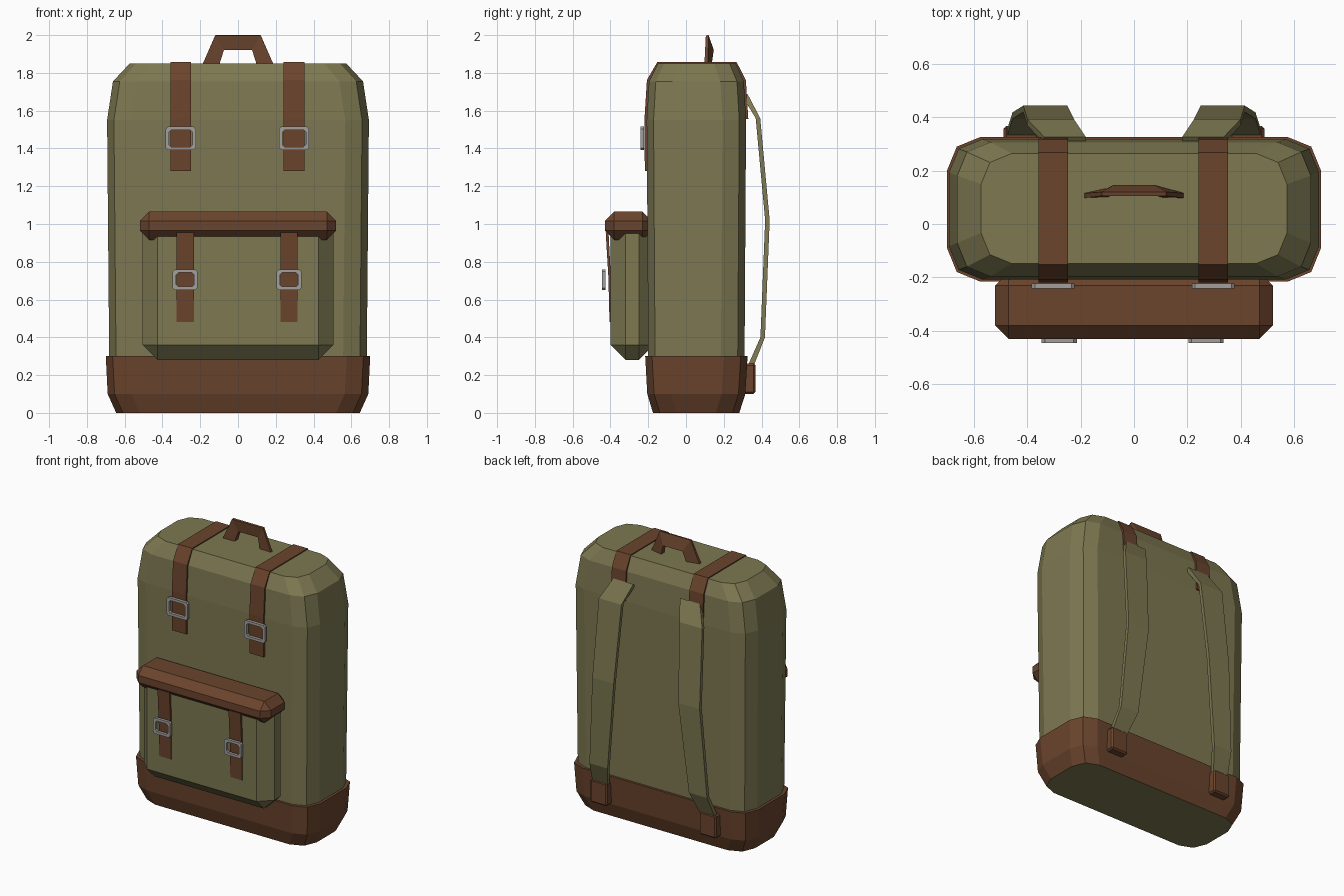
import bpy, bmesh
from mathutils import Vector

if "Cube" in bpy.data.objects:
    bpy.data.objects.remove(bpy.data.objects["Cube"])


def material(name, rgb):
    m = bpy.data.materials.new(name)
    m.diffuse_color = (*rgb, 1)
    m.use_nodes = True
    m.node_tree.nodes["Principled BSDF"].inputs["Base Color"].default_value = m.diffuse_color
    return m


OLIVE = material("olive canvas", (0.205, 0.188, 0.083))
LEATHER = material("brown leather", (0.145, 0.058, 0.026))
METAL = material("grey metal", (0.36, 0.35, 0.34))


def finish(bm, name, mat):
    bmesh.ops.recalc_face_normals(bm, faces=bm.faces)
    me = bpy.data.meshes.new(name)
    bm.to_mesh(me)
    bm.free()
    me.materials.append(mat)
    ob = bpy.data.objects.new(name, me)
    bpy.context.collection.objects.link(ob)
    return ob


def loft(name, rings, mat, caps=(True, True), closed=False):
    """Skin a list of equal-length point rings."""
    bm = bmesh.new()
    vs = [[bm.verts.new(p) for p in r] for r in rings]
    n = len(vs[0])
    pairs = list(zip(vs, vs[1:])) + ([(vs[-1], vs[0])] if closed else [])
    for a, b in pairs:
        for i in range(n):
            j = (i + 1) % n
            bm.faces.new((a[i], a[j], b[j], b[i]))
    if not closed:
        if caps[0]:
            bm.faces.new(vs[0])
        if caps[1]:
            bm.faces.new(vs[-1])
    return finish(bm, name, mat)


def rounded_ring(z, hx, y0, y1, c=0.125):
    """Rectangle with two-segment chamfered corners."""
    cy, hy, m = (y0 + y1) / 2, (y1 - y0) / 2, c * 0.29
    q = [(hx, hy - c), (hx - m, hy - m), (hx - c, hy)]
    pts = q + [(-x, y) for x, y in q[::-1]]
    pts += [(-x, -y) for x, y in q] + [(x, -y) for x, y in q[::-1]]
    return [(x, y + cy, z) for x, y in pts]


def box(name, lo, hi, mat, bevel=0):
    bm = bmesh.new()
    bmesh.ops.create_cube(bm, size=1)
    for v in bm.verts:
        v.co = Vector([(a + b) / 2 + c * (b - a) for a, b, c in zip(lo, hi, v.co)])
    if bevel:
        bmesh.ops.bevel(bm, geom=bm.edges[:], offset=bevel, segments=1,
                        profile=0.5, affect='EDGES')
    return finish(bm, name, mat)


def ribbon(name, outer, inner, x0, x1, mat):
    """Strap of constant width; outer and inner are (y, z) paths."""
    rings = [[(x0, *o), (x1, *o), (x1, *i), (x0, *i)] for o, i in zip(outer, inner)]
    return loft(name, rings, mat)


def buckle(name, x, y, z, w, h, t=0.018, d=0.02):
    """Rectangular frame with a chamfered outer corner."""
    c = 0.012

    def outline(hw, hh, yy):
        q = [(hw, hh - c), (hw - c, hh)]
        p = q + [(-a, b) for a, b in q[::-1]]
        p += [(-a, -b) for a, b in q] + [(a, -b) for a, b in q[::-1]]
        return [(x + a, yy, z + b) for a, b in p]
    loft(name, [outline(w / 2, h / 2, y), outline(w / 2, h / 2, y + d),
                outline(w / 2 - t, h / 2 - t, y + d),
                outline(w / 2 - t, h / 2 - t, y)], METAL, closed=True)


# Canvas body
loft("bag_body", [rounded_ring(0, 0.645, -0.175, 0.282),
                  rounded_ring(0.1, 0.67, -0.19, 0.3),
                  rounded_ring(0.3, 0.682, -0.2, 0.31),
                  rounded_ring(1.55, 0.693, -0.208, 0.318),
                  rounded_ring(1.755, 0.662, -0.196, 0.306),
                  rounded_ring(1.85, 0.573, -0.148, 0.264, 0.115)], OLIVE)

# Leather base
loft("leather_base", [rounded_ring(0, 0.645, -0.175, 0.282),
                      rounded_ring(0.1, 0.69, -0.205, 0.314),
                      rounded_ring(0.3, 0.7, -0.216, 0.326)],
     LEATHER, caps=(False, True))

# Front pocket and its flap
box("front_pocket", (-0.505, -0.4, 0.28), (0.505, -0.17, 1.03), OLIVE, 0.08)
box("pocket_flap", (-0.52, -0.43, 0.915), (0.52, -0.18, 1.065), LEATHER, 0.05)

# Closing straps over the top, pocket straps and buckles
over_out = [(-0.218, 1.28), (-0.22, 1.555), (-0.207, 1.762), (-0.152, 1.857),
            (0.268, 1.857), (0.317, 1.762), (0.33, 1.555)]
over_in = [(-0.2, 1.28), (-0.2, 1.55), (-0.19, 1.75), (-0.145, 1.84),
           (0.26, 1.84), (0.3, 1.75), (0.31, 1.555)]
for side, cx, px in (("left", -0.303, -0.28), ("right", 0.297, 0.27)):
    ribbon(side + "_top_strap", over_out, over_in, cx - 0.055, cx + 0.055, LEATHER)
    buckle(side + "_top_buckle", cx, -0.242, 1.453, 0.16, 0.125)
    ribbon(side + "_pocket_strap", [(-0.425, 0.955), (-0.411, 0.72), (-0.405, 0.48)],
           [(-0.41, 0.955), (-0.398, 0.72), (-0.395, 0.48)],
           px - 0.046, px + 0.046, LEATHER)
    buckle(side + "_pocket_buckle", px, -0.445, 0.705, 0.132, 0.11)

# Carry handle: tilted trapezoid strip, mirrored about the centre
half = [[(0.19, 0.097, 1.84), (0.19, 0.115, 1.84), (0.1, 0.135, 1.84), (0.1, 0.1, 1.84)],
        [(0.12, 0.105, 1.998), (0.12, 0.12, 2.0), (0.075, 0.147, 1.92), (0.075, 0.112, 1.92)]]
mirrored = [[(-x, y, z) for x, y, z in r] for r in half[::-1]]
loft("carry_handle", half + mirrored, LEATHER)

# Shoulder straps (inner x, outer x, back y, z) and their lower anchors
stations = [(0.18, 0.335, 0.325, 1.69), (0.225, 0.4, 0.393, 1.56),
            (0.25, 0.415, 0.443, 1.02), (0.315, 0.455, 0.418, 0.4),
            (0.36, 0.475, 0.355, 0.24)]
for side, s in (("left", -1), ("right", 1)):
    rings = []
    for a, b, y, z in stations:
        t, dz = 0.024, (0.018 if z > 1.6 else -0.018 if z < 0.3 else 0)
        rings.append([(s * a, y, z), (s * b, y, z),
                      (s * b, y - t, z - dz), (s * a, y - t, z - dz)])
    loft(side + "_shoulder_strap", rings, OLIVE)
    x0, x1 = sorted((s * 0.357, s * 0.488))
    box(side + "_strap_anchor", (x0, 0.3, 0.1), (x1, 0.367, 0.262), LEATHER, 0.01)
